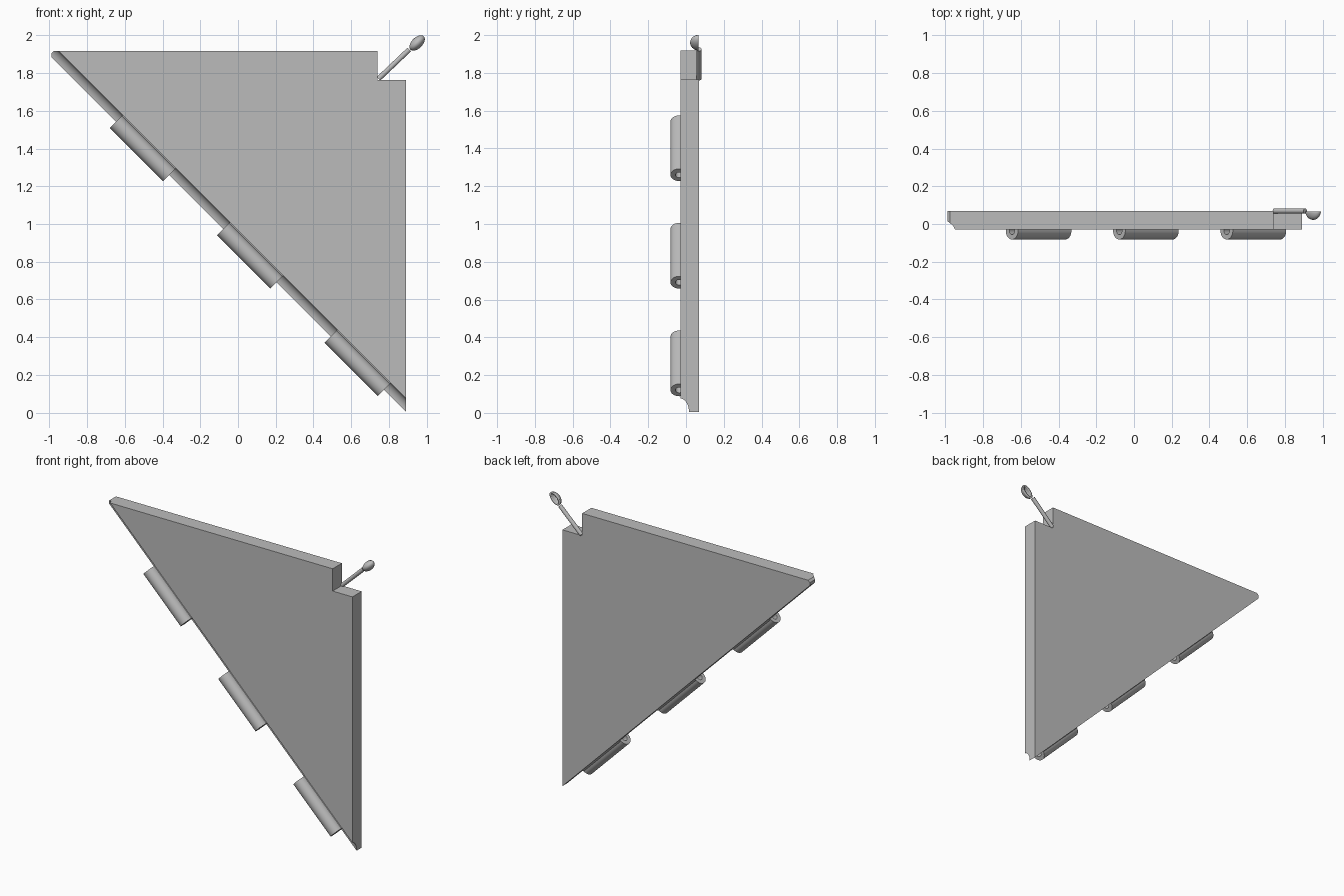
import bpy, bmesh
from math import sin, cos, pi, radians
from mathutils import Vector, Matrix

if "Cube" in bpy.data.objects:
    bpy.data.objects.remove(bpy.data.objects["Cube"], do_unlink=True)

grey = bpy.data.materials.new("plain grey")
grey.use_nodes = True
COLOUR = (0.5, 0.5, 0.5, 1)
grey.diffuse_color = COLOUR
grey.node_tree.nodes["Principled BSDF"].inputs["Base Color"].default_value = COLOUR

DIAG = 0.895          # the sloping edge follows x + z = DIAG
AXIS_Y = -0.036       # depth of the hinge axis
along = Vector((1, 0, -1)).normalized()
inward = Vector((1, 0, 1)).normalized()
back = Vector((0, 1, 0))


def add_object(name, bm, smooth=True):
    bmesh.ops.recalc_face_normals(bm, faces=bm.faces)
    mesh = bpy.data.meshes.new(name)
    bm.to_mesh(mesh)
    bm.free()
    mesh.materials.append(grey)
    obj = bpy.data.objects.new(name, mesh)
    bpy.context.collection.objects.link(obj)
    bpy.ops.object.select_all(action='DESELECT')
    obj.select_set(True)
    bpy.context.view_layer.objects.active = obj
    if smooth:
        bpy.ops.object.shade_smooth_by_angle(angle=radians(30))
    return obj


def rod(name, start, end, radius):
    bm = bmesh.new()
    line = end - start
    turn = line.to_track_quat('Z', 'Y').to_matrix().to_4x4()
    bmesh.ops.create_cone(bm, cap_ends=True, segments=32, radius1=radius,
                          radius2=radius, depth=line.length,
                          matrix=Matrix.Translation((start + end) / 2) @ turn)
    return add_object(name, bm)


# Triangular panel with a notched upper corner
outline = [(0.89, DIAG - 0.89), (0.89, 1.765), (0.74, 1.765), (0.74, 1.918),
           (-0.976, 1.918), (-0.99, 1.905), (-0.99, DIAG + 0.99)]
bm = bmesh.new()
face = bm.faces.new([bm.verts.new((x, -0.03, z)) for x, z in outline])
new = bmesh.ops.extrude_face_region(bm, geom=[face])["geom"]
bmesh.ops.translate(bm, vec=back * 0.1,
                    verts=[v for v in new if isinstance(v, bmesh.types.BMVert)])
panel = add_object("panel", bm, smooth=False)

# Concave groove along the sloping edge
mid = Vector((-0.05, AXIS_Y, DIAG + 0.05))
cutter = rod("groove_cutter", mid - along * 2, mid + along * 2, 0.052)
cutter.hide_render = True
bpy.context.view_layer.objects.active = panel
panel.select_set(True)
cut = panel.modifiers.new("groove", 'BOOLEAN')
cut.operation = 'DIFFERENCE'
cut.solver = 'EXACT'
cut.object = cutter
bpy.ops.object.modifier_apply(modifier=cut.name)
bpy.data.objects.remove(cutter, do_unlink=True)
bpy.ops.object.select_all(action='DESELECT')
panel.select_set(True)
bpy.ops.object.shade_smooth_by_angle(angle=radians(30))


# Hinge knuckles: tubes that swell into the groove where they join the panel
def knuckle(name, x, length=0.4, sides=48):
    centre = Vector((x, AXIS_Y, DIAG - x))
    bm = bmesh.new()

    def ring(shift, hole):
        verts = []
        for i in range(sides):
            a = 2 * pi * i / sides
            joined = radians(12) < a < radians(91)
            r = 0.02 if hole else 0.056 if joined else 0.046
            verts.append(bm.verts.new(centre + along * shift
                                      + inward * r * cos(a) + back * r * sin(a)))
        return verts

    h = length / 2
    loops = [ring(-h, False), ring(h, False), ring(h, True), ring(-h, True)]
    for a, b in zip(loops, loops[1:] + loops[:1]):
        for i in range(sides):
            j = (i + 1) % sides
            bm.faces.new((a[i], a[j], b[j], b[i]))
    add_object(name, bm)


for place, x in (("upper", -0.506), ("middle", 0.063), ("lower", 0.633)):
    knuckle(place + "_hinge_knuckle", x)

# Latch arm rising from the notch
rod("latch_arm", Vector((0.745, 0.069, 1.77)), Vector((0.908, 0.069, 1.925)), 0.0135)

# Hollow oval cup at the end of the arm, open to the back
bm = bmesh.new()
bmesh.ops.create_uvsphere(bm, u_segments=32, v_segments=24, radius=1)
bmesh.ops.delete(bm, geom=[v for v in bm.verts if v.co.z > 0.01], context='VERTS')
frame = Matrix((inward * 0.05, along * 0.029, back * 0.044)).transposed().to_4x4()
bm.transform(Matrix.Translation((0.95, 0.066, 1.96)) @ frame)
cup = add_object("latch_cup", bm)
wall = cup.modifiers.new("wall", 'SOLIDIFY')
wall.thickness = 0.012
wall.offset = -1
bpy.ops.object.modifier_apply(modifier=wall.name)
